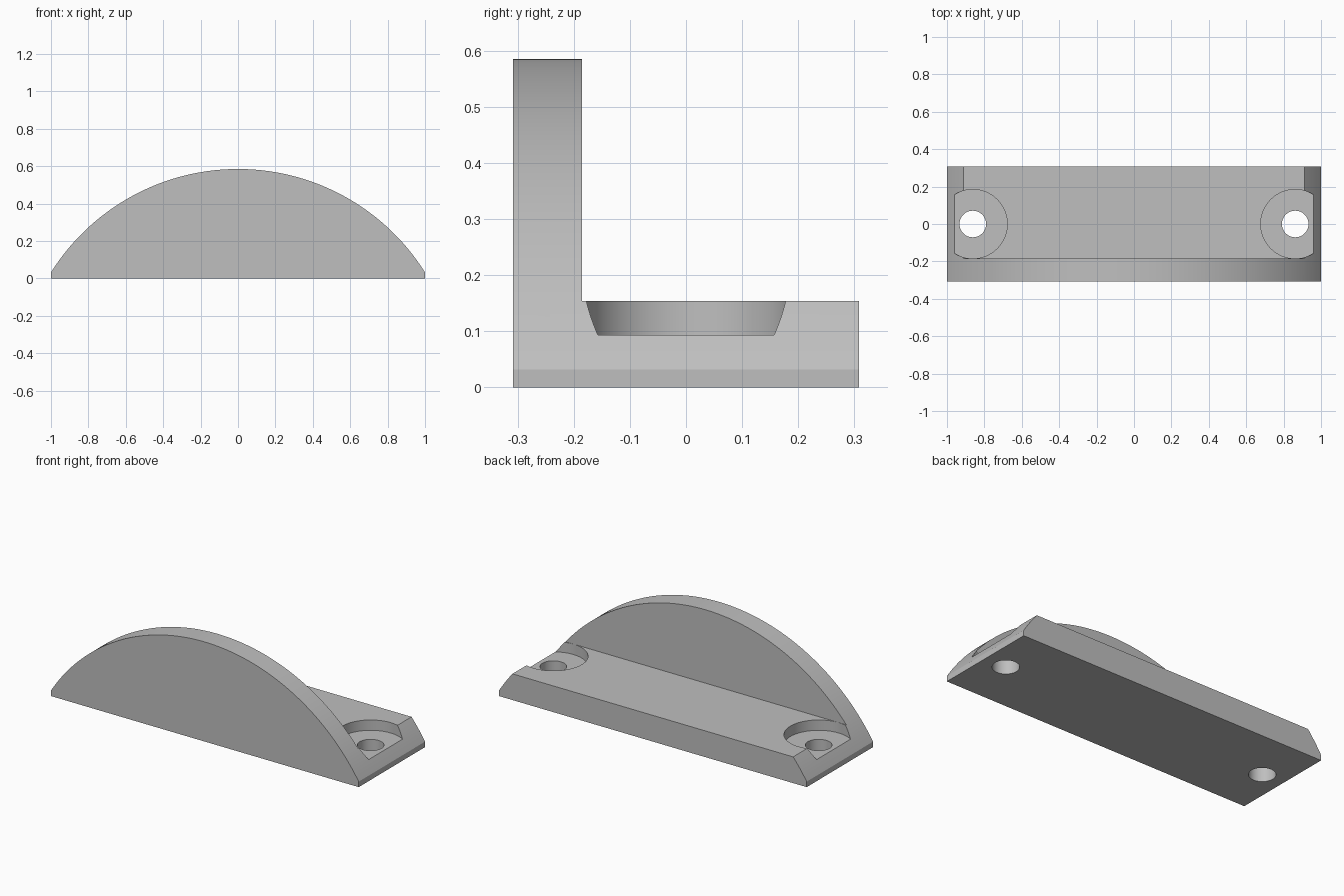
import bpy, bmesh, math
from mathutils import Matrix

cube = bpy.data.objects.get("Cube")
if cube:
    bpy.data.objects.remove(cube, do_unlink=True)

FRONT, WALL_BACK, BACK = -0.308, -0.185, 0.308
HEIGHT, EDGE, SHELF, POCKET_FLOOR = 0.585, 0.032, 0.154, 0.093
HOLE_X, HOLE_R, POCKET_R = 0.862, 0.071, 0.1845

grey = bpy.data.materials.new("plain grey")
grey.use_nodes = True
grey.diffuse_color = (0.52, 0.52, 0.52, 1)
grey.node_tree.nodes["Principled BSDF"].inputs["Base Color"].default_value = (0.52, 0.52, 0.52, 1)


def finish(name, bm):
    bmesh.ops.recalc_face_normals(bm, faces=bm.faces)
    mesh = bpy.data.meshes.new(name)
    bm.to_mesh(mesh)
    bm.free()
    mesh.materials.append(grey)
    obj = bpy.data.objects.new(name, mesh)
    bpy.context.collection.objects.link(obj)
    return obj


def box(name, low, high):
    bm = bmesh.new()
    bmesh.ops.create_cube(bm, size=1)
    for v in bm.verts:
        v.co = [high[i] if v.co[i] > 0 else low[i] for i in range(3)]
    return finish(name, bm)


def cylinder(name, x, radius, z0, z1):
    bm = bmesh.new()
    bmesh.ops.create_cone(bm, cap_ends=True, segments=96, radius1=radius, radius2=radius,
                          depth=z1 - z0, matrix=Matrix.Translation((x, 0, (z0 + z1) / 2)))
    return finish(name, bm)


# Arched profile, extruded through the full depth
rise = HEIGHT - EDGE
radius = (1 + rise * rise) / (2 * rise)
half_angle = math.asin(1 / radius)
steps = 96
points = [(-1, 0)]
for i in range(steps + 1):
    a = half_angle * (2 * i / steps - 1)
    points.append((radius * math.sin(a), HEIGHT - radius + radius * math.cos(a)))
points.append((1, 0))
bm = bmesh.new()
face = bm.faces.new([bm.verts.new((x, FRONT, z)) for x, z in points])
out = bmesh.ops.extrude_face_region(bm, geom=[face])
moved = [g for g in out["geom"] if isinstance(g, bmesh.types.BMVert)]
bmesh.ops.translate(bm, verts=moved, vec=(0, BACK - FRONT, 0))
bracket = finish("arched_bracket", bm)

# Cut the low shelf, then the screw pockets and through holes
cutters = [box("shelf_cutter", (-2, WALL_BACK, SHELF), (2, 1, 1))]
for side in (-1, 1):
    cutters.append(cylinder("pocket_cutter", side * HOLE_X, POCKET_R, POCKET_FLOOR, 0.3))
    cutters.append(cylinder("hole_cutter", side * HOLE_X, HOLE_R, -0.1, 0.4))

bpy.ops.object.select_all(action='DESELECT')
bracket.select_set(True)
bpy.context.view_layer.objects.active = bracket
for cutter in cutters:
    cutter.hide_render = True
    mod = bracket.modifiers.new("cut", 'BOOLEAN')
    mod.operation = 'DIFFERENCE'
    mod.solver = 'EXACT'
    mod.object = cutter
    bpy.ops.object.modifier_apply(modifier=mod.name)
    bpy.data.objects.remove(cutter, do_unlink=True)

bpy.ops.object.shade_smooth_by_angle(angle=math.radians(30))
